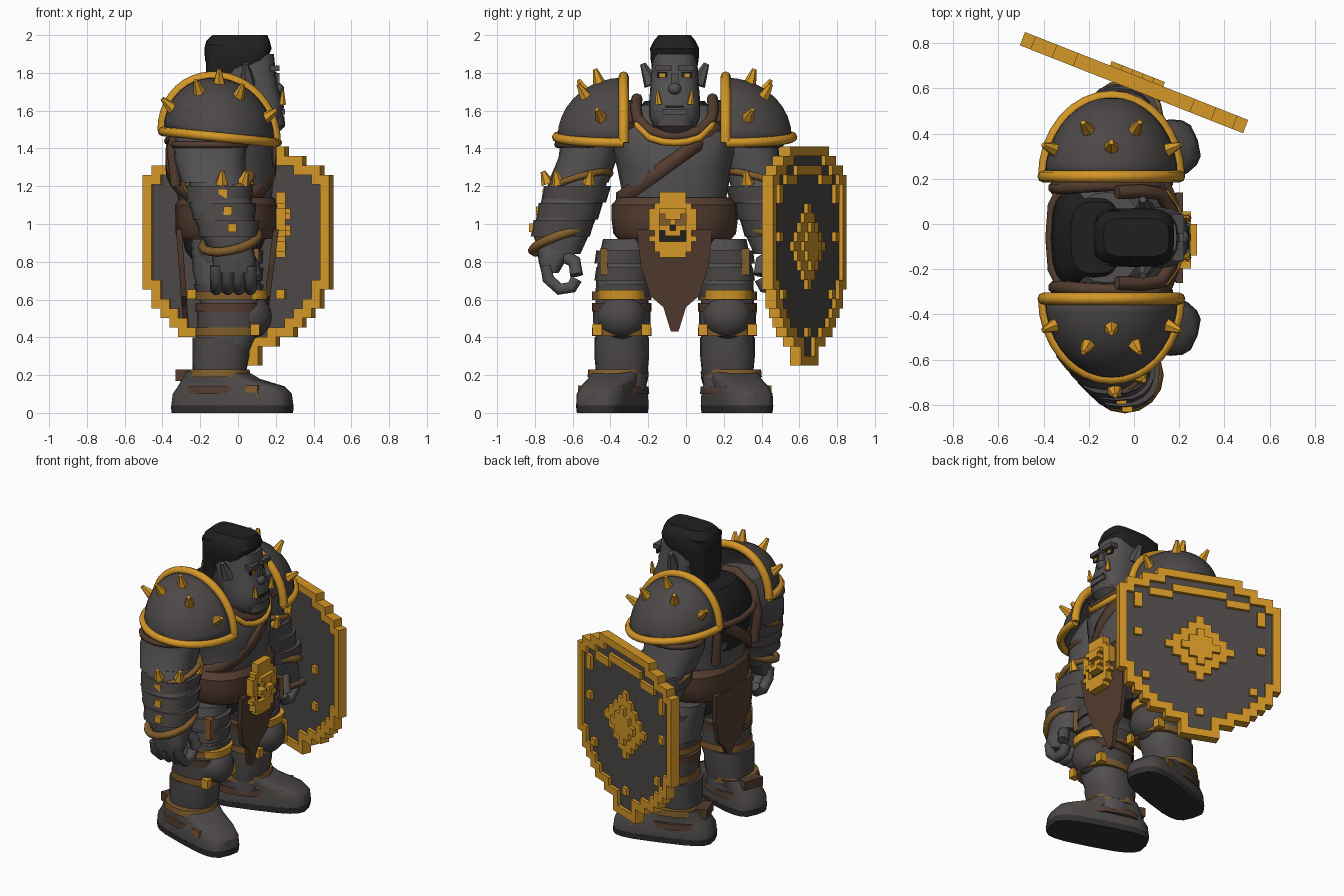
import bpy, bmesh, math
from mathutils import Vector, Matrix

if "Cube" in bpy.data.objects:
    bpy.data.objects.remove(bpy.data.objects["Cube"])

def material(name, r, g, b):
    m = bpy.data.materials.new(name)
    m.diffuse_color = (r, g, b, 1)
    m.use_nodes = True
    m.node_tree.nodes["Principled BSDF"].inputs["Base Color"].default_value = m.diffuse_color
    return m

SKIN = material("grey_skin", 0.086, 0.080, 0.081)
IRON = material("dark_iron", 0.074, 0.065, 0.065)
GOLD = material("gold", 0.66, 0.31, 0.02)
BRONZE = material("dull_bronze", 0.22, 0.11, 0.025)
LEATHER = material("brown_leather", 0.088, 0.046, 0.029)
DARK = material("charcoal", 0.032, 0.029, 0.029)
BLACK = material("black", 0.014, 0.014, 0.015)
C = -0.06                      # body centre line in y; the figure faces +x

def finish(name, bm, mats, smooth=True):
    bmesh.ops.recalc_face_normals(bm, faces=bm.faces)
    me = bpy.data.meshes.new(name)
    bm.to_mesh(me)
    bm.free()
    for m in mats:
        me.materials.append(m)
    if smooth:
        me.shade_smooth()
        me.set_sharp_from_angle(angle=math.radians(35))
    ob = bpy.data.objects.new(name, me)
    bpy.context.collection.objects.link(ob)
    return ob

def loft(name, mat, rings, power=2.5, n=20, yaw=0):
    """Stack of level superellipse rings (x, y, z, rx, ry)."""
    bm = bmesh.new()
    loops = []
    for x, y, z, rx, ry in rings:
        loop = []
        for i in range(n):
            t = 2 * math.pi * i / n
            c, s = math.cos(t), math.sin(t)
            a = rx * math.copysign(abs(c) ** (2 / power), c)
            b = ry * math.copysign(abs(s) ** (2 / power), s)
            loop.append(bm.verts.new((x + a * math.cos(yaw) - b * math.sin(yaw),
                                      y + a * math.sin(yaw) + b * math.cos(yaw), z)))
        loops.append(loop)
    for p, q in zip(loops, loops[1:]):
        for i in range(n):
            bm.faces.new((p[i], p[(i + 1) % n], q[(i + 1) % n], q[i]))
    bm.faces.new(loops[0])
    bm.faces.new(loops[-1])
    return finish(name, bm, [mat])

def tube(name, mat, pts, r, sides=6, closed=False):
    cu = bpy.data.curves.new(name, 'CURVE')
    cu.dimensions = '3D'
    cu.bevel_depth, cu.bevel_resolution, cu.use_fill_caps = r, sides // 2 - 1, True
    sp = cu.splines.new('POLY')
    sp.points.add(len(pts) - 1)
    for p, co in zip(sp.points, pts):
        p.co = (*co, 1)
    sp.use_cyclic_u = closed
    cu.materials.append(mat)
    ob = bpy.data.objects.new(name, cu)
    bpy.context.collection.objects.link(ob)

def cone(name, mat, pos, direction, r, length, sides=6):
    bm = bmesh.new()
    rot = Vector(direction).to_track_quat('Z', 'Y').to_matrix().to_4x4()
    bmesh.ops.create_cone(bm, cap_ends=True, segments=sides, radius1=r, radius2=r * 0.35, depth=length,
                          matrix=Matrix.Translation(pos) @ rot @ Matrix.Translation((0, 0, length * 0.4)))
    finish(name, bm, [mat], False)

def box(name, mat, pos, size, yaw=0):
    bm = bmesh.new()
    bmesh.ops.create_cube(bm, size=1, matrix=Matrix.Translation(pos) @ Matrix.Rotation(yaw, 4, 'Z')
                          @ Matrix.Diagonal((*size, 1)))
    finish(name, bm, [mat], False)

def ball(name, mat, pos, size):
    bm = bmesh.new()
    bmesh.ops.create_uvsphere(bm, u_segments=16, v_segments=10, radius=1,
                              matrix=Matrix.Translation(pos) @ Matrix.Diagonal((*size, 1)))
    finish(name, bm, [mat])

def voxels(name, mats, cells, size, matrix):
    """Blocks on a grid, only the exposed sides are made."""
    bm = bmesh.new()
    for cell, mi in cells.items():
        for ax in range(3):
            for sg in (-1, 1):
                nb = list(cell)
                nb[ax] += sg
                if tuple(nb) in cells:
                    continue
                vs = []
                for p, q in ((-1, -1), (1, -1), (1, 1), (-1, 1)):
                    o = [0, 0, 0]
                    o[ax], o[(ax + 1) % 3], o[(ax + 2) % 3] = sg, p, q
                    vs.append(bm.verts.new([(cell[k] + o[k] / 2) * size[k] for k in range(3)]))
                bm.faces.new(vs).material_index = mi
    bmesh.ops.remove_doubles(bm, verts=bm.verts, dist=1e-4)
    bm.transform(matrix)
    finish(name, bm, mats, False)

def plate(name, mat, pts, thick):
    bm = bmesh.new()
    f = bm.faces.new([bm.verts.new(p) for p in pts])
    ext = bmesh.ops.extrude_face_region(bm, geom=[f])['geom']
    bmesh.ops.translate(bm, vec=(thick, 0, 0), verts=[v for v in ext if isinstance(v, bmesh.types.BMVert)])
    finish(name, bm, [mat], False)

# Torso, dark upper back, hips and belt
loft("torso", SKIN, [(-.07, C, .92, .23, .28), (-.07, C, 1.0, .24, .3), (-.07, C, 1.15, .25, .275),
                     (-.08, C, 1.3, .275, .305), (-.09, C, 1.45, .27, .35), (-.11, C, 1.55, .22, .31), (-.12, C, 1.63, .15, .2)])
loft("hips", DARK, [(-.08, C, .78, .14, .18), (-.08, C, .86, .2, .25), (-.07, C, .96, .23, .29)])
loft("upper_back", BLACK, [(-.2, C, 1.25, .15, .18), (-.2, C, 1.42, .172, .23), (-.2, C, 1.52, .16, .23), (-.19, C, 1.6, .13, .2), (-.17, C, 1.65, .11, .16)], 3)
loft("belt", LEATHER, [(-.06, C, .92, .25, .3), (-.06, C, .95, .27, .325), (-.06, C, 1.03, .27, .335), (-.06, C, 1.1, .275, .335), (-.06, C, 1.14, .25, .3)])
tube("back_strap", LEATHER, [(-.31, C - .24, 1.47), (-.36, C - .14, 1.45), (-.37, C, 1.44), (-.36, C + .14, 1.45), (-.31, C + .24, 1.47)], .022)

# Diagonal chest strap
bm = bmesh.new()
ring = []
for i in range(28):
    t = 2 * math.pi * i / 28
    x, y = -.09 + .295 * math.cos(t), C + .31 * math.sin(t)
    ring.append([bm.verts.new((x, y, 1.38 + .7 * y + dz)) for dz in (-.045, .045)])
for p, q in zip(ring, ring[1:] + ring[:1]):
    bm.faces.new((p[0], q[0], q[1], p[1]))
strap = finish("chest_strap", bm, [LEATHER])
strap.modifiers.new("thickness", 'SOLIDIFY').thickness = .025

# Collar
arc = [(-.06, .2, 1.63), (.05, .205, 1.58), (.13, .195, 1.52), (.175, .13, 1.455), (.2, .06, 1.435), (.205, 0, 1.43)]
collar = [(x, C + d, z) for x, d, z in arc] + [(x, C - d, z) for x, d, z in arc[-2::-1]]
tube("collar_trim", GOLD, [(x + .01, y, z) for x, y, z in collar[1:-1]], .019)
tube("collar_padding", LEATHER, [(x - .015, C + (y - C) * 1.0, z + .035) for x, y, z in collar], .03)

# Cloths hanging front and back
for nm, x0, x1, low in (("front_cloth", .19, .12, .43), ("back_cloth", -.33, -.29, .5)):
    prof = [(.2, .97), (.18, .78), (.13, .62), (.06, .56), (.02, low)]
    pts = [(x0 + (x1 - x0) * (1 - z) / .55, C + d, z) for d, z in prof]
    plate(nm, LEATHER, pts + [(x, 2 * C - y, z) for x, y, z in pts[::-1]], .03)

# Skull buckle
skull = ["..GGGGG..", "..GGGGG..", ".GGGGGGG.", "GGGGGGGGG", "GGbGGGbGG", "GGbbGbbGG", "GGGG.GGGG",
         ".G.GGG.G.", "GG.....GG", ".GGGGGGG.", ".GGGGGGG.", "..GGGGG.."]
cells = {}
for r, row in enumerate(skull):
    for c, ch in enumerate(row):
        if row.index("G") <= c <= row.rindex("G"):
            cells[(0, c - 4, -r)] = "G.b".index(ch)
            if ch == "G":
                cells[(1, c - 4, -r)] = 0
                if 1 < c < 7 and r in (3, 4, 6, 7):
                    cells[(2, c - 4, -r)] = 0
voxels("skull_buckle", [GOLD, BLACK, BRONZE], cells, (.026, .028, .029), Matrix.Translation((.213, C - .01, 1.155)))

# Head
loft("head", SKIN, [(.09, C, 1.48, .09, .08), (.11, C, 1.52, .11, .115), (.1, C, 1.57, .14, .135), (.1, C, 1.65, .14, .135),
                    (.07, C, 1.71, .145, .13), (.05, C, 1.8, .15, .125), (.04, C, 1.9, .15, .115)], 2.8)
loft("neck", DARK, [(-.03, C, 1.5, .15, .15), (0, C, 1.75, .13, .11)])
loft("chin", IRON, [(.13, C, 1.48, .08, .07), (.14, C, 1.52, .11, .1), (.14, C, 1.57, .105, .1)], 2.8)
loft("hair_top", BLACK, [(-.02, C, 1.8, .13, .115), (-.01, C, 1.87, .165, .127), (0, C, 1.93, .178, .13), (0, C, 1.97, .168, .11), (.01, C, 2.0, .145, .085)], 4)
loft("hair_back", BLACK, [(-.11, C, 1.6, .05, .09), (-.11, C, 1.7, .06, .11), (-.1, C, 1.95, .07, .122)], 4)
ball("nose", SKIN, (.21, C, 1.715), (.034, .035, .032))
box("nose_bridge", SKIN, (.2, C, 1.76), (.04, .04, .08))
box("mouth", BLACK, (.238, C, 1.62), (.01, .1, .014))
box("lower_lip", SKIN, (.238, C, 1.595), (.02, .13, .03))
for s in (-1, 1):
    box("brow", IRON, (.195, C + s * .06, 1.825), (.05, .085, .03))
    box("eye_socket", BLACK, (.198, C + s * .065, 1.79), (.012, .055, .03))
    box("eye", GOLD, (.206, C + s * .065, 1.787), (.008, .028, .022))
    cone("tusk", GOLD, (.235, C + s * .085, 1.64), (.03, s * .1, 1), .02, .075)
    cone("ear", SKIN, (.05, C + s * .125, 1.75), (-.1, s * .4, .9), .045, .12)

# Sides of the body
for s in (-1, 1):
    k = 1 if s < 0 else .87            # shield arm is held closer
    P = lambda x, d, z: (x, C + s * d, z)
    # shoulder straps
    tube("shoulder_strap", LEATHER, [P(-.33, .21, 1.2), P(-.35, .22, 1.4), P(-.31, .22, 1.56), P(-.18, .23, 1.63), P(-.03, .235, 1.61), P(.1, .235, 1.52)], .03)
    # arm
    loft("upper_arm", SKIN, [(*P(-.12, .36, 1.56), .15, .12), (*P(-.14, .43 * k, 1.47), .19, .17), (*P(-.15, .46 * k, 1.35), .19, .155), (*P(-.13, .51 * k, 1.22), .17, .16)])
    loft("forearm", SKIN, [(*P(-.11, .5 * k, 1.26), .15, .15), (*P(-.09, .55 * k, 1.1), .17, .165), (*P(-.05, .6 * k, .95), .15, .15), (*P(-.03, .61 * k, .84), .11, .11)])
    for j in range(3):
        x, d, z = -.1 + .025 * j, .515 + .035 * j, 1.2 - .09 * j
        loft("bracer_plate", IRON, [(*P(x, (d + .02) * k, z - .085), .172 - .008 * j, .172 - .008 * j), (*P(x, d * k, z), .18 - .008 * j, .178 - .008 * j)])
        if s < 0:
            box("bracer_stud", GOLD, P(x + .02, d + .165, z - .04), (.045, .04, .045))
    tube("arm_wrap", LEATHER, [P(-.15 + .19 * math.cos(t), .46 * k + .16 * math.sin(t), 1.42) for t in [i * math.pi / 8 for i in range(16)]], .018, closed=True)
    for nm, x, d, z, r, m, th in (("elbow_trim", -.1, .51, 1.22, .174, BRONZE, .018), ("wrist_trim", -.04, .61, .91, .148, BRONZE, .024)):
        tube(nm, m, [P(x + r * math.cos(t), d * k + r * .97 * math.sin(t), z - .05 * math.sin(t) + .03 * math.cos(t)) for t in [i * math.pi / 8 for i in range(16)]], th, closed=True)
    for a in (-20, 40, 85):
        a = math.radians(a)
        cone("elbow_spike", GOLD, P(-.1 + .165 * math.cos(a), .51 * k + .165 * math.sin(a), 1.22), (.4 * math.cos(a), .4 * s * math.sin(a), 1), .036, .07)
    # hand
    loft("palm", SKIN, [(*P(-.02, .66 * k, .74), .1, .045), (*P(-.02, .65 * k, .8), .115, .07), (*P(-.03, .62 * k, .88), .11, .11)], 3)
    for j in range(4):
        x = -.115 + .06 * j
        tube("finger", SKIN, [P(x, .68 * k, .78), P(x, .67 * k, .71), P(x, .61 * k, .655), P(x, .545 * k, .665), P(x, .52 * k, .71)], .033, 8)
    tube("thumb", SKIN, [P(.03, .6 * k, .84), P(.07, .53 * k, .8), P(.09, .52 * k, .73)], .036, 8)

    # pauldron dome with trim and spikes
    def dome(a, b, g=0):
        x = -.1 + (.295 + g) * math.cos(a) * math.cos(b)
        return Vector(P(x, .27 + (.35 + g) * math.sin(b), 1.46 - .1 * (x + .1) + (.315 + g) * math.sin(a) ** .95 * math.cos(b)))
    bm = bmesh.new()
    na, nb = 16, 9
    g = [[bm.verts.new(dome(math.pi * i / na, math.pi / 2 * j / nb * .995)) for j in range(nb + 1)] for i in range(na + 1)]
    for i in range(na):
        for j in range(nb):
            bm.faces.new((g[i][j], g[i + 1][j], g[i + 1][j + 1], g[i][j + 1]))
    finish("pauldron", bm, [IRON]).modifiers.new("thickness", 'SOLIDIFY').thickness = .03
    tube("pauldron_arch_trim", GOLD, [dome(math.pi * i / 20, 0, .005) for i in range(21)], .027)
    low = [dome(0, math.pi / 2 * j / 8, .005) for j in range(9)]
    low += [dome(math.pi, math.pi / 2 * j / 8, .005) for j in range(7, -1, -1)]
    tube("pauldron_lower_trim", GOLD, low, .025)
    for a, b in ((90, 22), (64, 36), (116, 36), (25, 20), (155, 20)):
        a, b = math.radians(a), math.radians(b)
        p = dome(a, b)
        cone("pauldron_spike", GOLD, p, dome(a, b, .1) - p + Vector((0, 0, .03)), .034, .08)

    # leg
    loft("leg", SKIN, [(*P(-.09, .28, .12), .13, .13), (*P(-.1, .28, .28), .14, .135), (*P(-.06, .28, .42), .16, .14), (*P(-.04, .28, .58), .16, .14),
                       (*P(-.06, .265, .75), .18, .15), (*P(-.08, .24, .92), .17, .14)])
    for z in (.68, .77, .86):
        loft("thigh_plate", IRON, [(*P(-.04, .275, z - .07), .17, .15), (*P(-.05, .26, z), .185, .155)])
    box("thigh_edge", BRONZE, P(.085, .375, .8), (.05, .04, .14))
    ball("knee_guard", IRON, P(.06, .28, .51), (.12, .13, .12))
    loft("knee_cuff", IRON, [(*P(-.05, .28, .42), .165, .15), (*P(-.05, .28, .58), .17, .153)])
    loft("knee_trim", GOLD, [(*P(.03, .28, .6), .125, .125), (*P(.03, .28, .65), .13, .13)])
    for z, m in ((.43, BRONZE), (.56, LEATHER), (.62, BRONZE)):
        loft("knee_strap", m, [(*P(-.05, .28, z - .022), .175, .157), (*P(-.05, .28, z + .022), .175, .157)])
    for d in (-.13, .13):
        box("knee_stud", GOLD, P(.09, .28 + d, .44), (.05, .05, .06))
    loft("shin_plate", IRON, [(*P(-.1, .28, .2), .14, .135), (*P(-.09, .28, .3), .15, .145), (*P(-.09, .28, .4), .15, .145)])

    # boot
    yaw = s * math.radians(18)
    loft("boot_sole", DARK, [(*P(-.03, .33, 0), .325, .135), (*P(-.03, .33, .04), .328, .14)], 3.5, yaw=yaw)
    loft("boot", IRON, [(*P(-.03, .33, .04), .326, .139), (*P(-.03, .33, .1), .318, .138), (*P(-.035, .325, .14), .285, .128), (*P(-.09, .3, .18), .2, .135), (*P(-.11, .29, .22), .15, .14)], 3.5, yaw=yaw)
    for z, r, m in ((.12, .2, LEATHER), (.21, .165, BRONZE)):
        loft("boot_strap", m, [(*P(-.1, .3, z - .02), r, .155), (*P(-.1, .3, z + .02), r - .01, .152)], yaw=yaw)
    box("toe_strap", BRONZE, P(.11, .38, .115), (.07, .255, .06), yaw)
    box("instep_plate", BRONZE, P(.03, .35, .155), (.1, .12, .03), yaw)
    box("heel_tab", LEATHER, P(-.27, .25, .2), (.08, .14, .06), yaw)

# Shield of blocks with raised rim, star and studs
prof = [(.25, .1), (.33, .15), (.4, .28), (.5, .42), (.69, .535), (1.25, .535), (1.38, .3), (1.43, .25)]
U, Z0 = .0505, .275
def inside(i, j):
    z = Z0 + j * U
    for (za, wa), (zb, wb) in zip(prof, prof[1:]):
        if za <= z <= zb:
            return abs(i * U) <= wa + (wb - wa) * (z - za) / (zb - za)
    return False
cells = {}
around = [(a, b) for a in (-1, 0, 1) for b in (-1, 0, 1)]
for i in range(-12, 13):
    for j in range(0, 24):
        if not inside(i, j):
            continue
        rim = not all(inside(i + a, j + b) for a, b in around)
        cells[(i, 0, j)] = 1 if rim else 0
        di, dj = abs(i), abs(j - 12)
        star = di + dj <= 4
        bar = (j == 20 and di <= 3) or (j == 19 and 4 <= di <= 6) or (di == 8 and j in (17, 18))
        stud = (di, j) in ((7, 7), (0, 3), (8, 13))
        if rim or star or bar or stud:
            cells[(i, 1, j)] = 1
        if di + dj <= 2:
            cells[(i, 2, j)] = 1
        if rim or (di, j) in ((5, 7), (5, 12)):
            cells[(i, -1, j)] = 1
voxels("shield", [IRON, GOLD], cells, (U, .021, U), Matrix.Translation((0, .625, Z0)) @ Matrix.Rotation(math.radians(-21.5), 4, 'Z'))
tube("shield_grip", LEATHER, [(-.06, .62, .75), (-.04, .48, .74), (.06, .44, .74), (.1, .57, .75)], .025)
